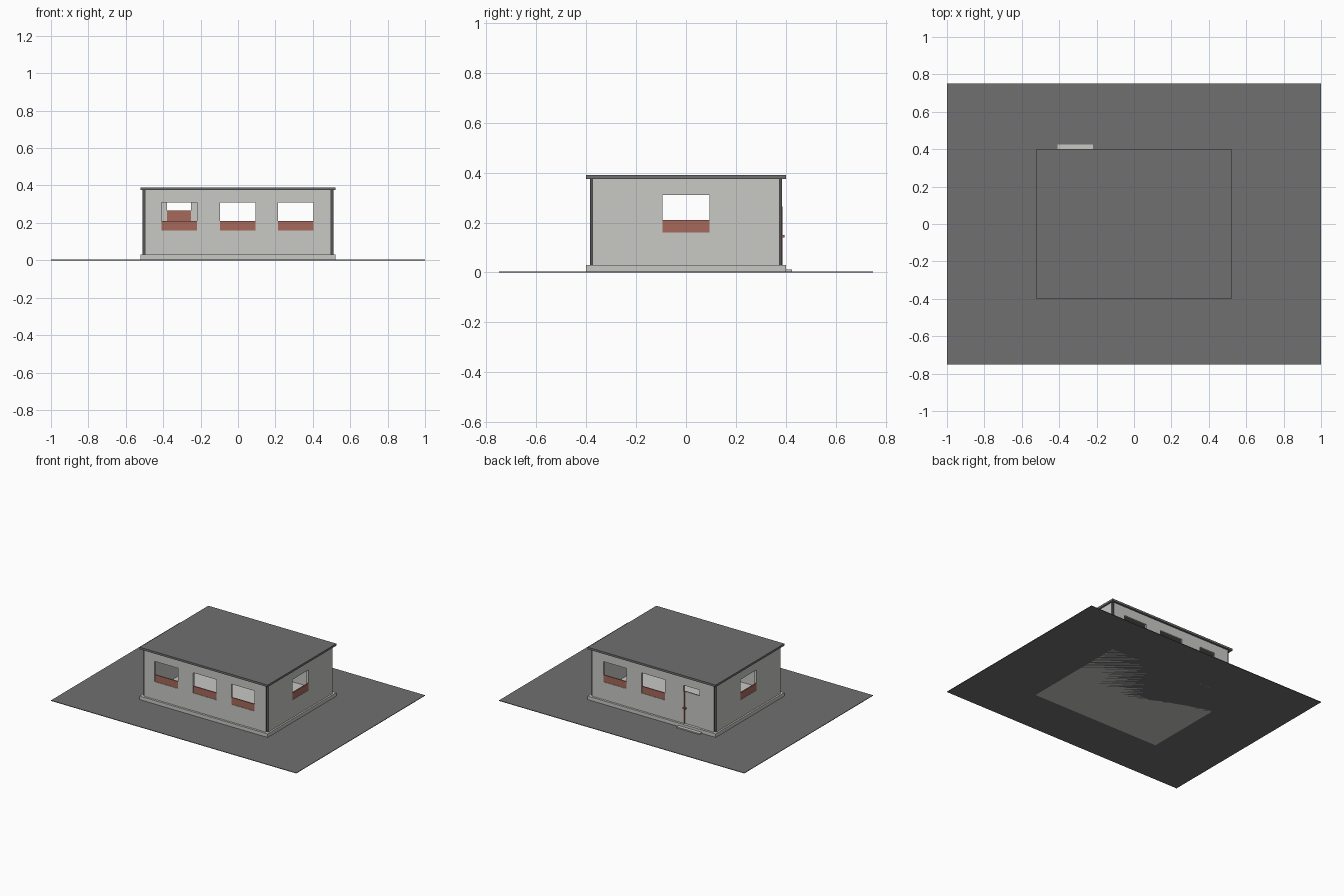
import bpy
import bmesh
from mathutils import Vector

cube = bpy.data.objects.get("Cube")
if cube:
    bpy.data.objects.remove(cube, do_unlink=True)


def material(name, colour):
    m = bpy.data.materials.new(name)
    m.use_nodes = True
    m.diffuse_color = (*colour, 1)
    m.node_tree.nodes["Principled BSDF"].inputs["Base Color"].default_value = (*colour, 1)
    return m


SLATE = material("slate grey", (0.16, 0.16, 0.165))
PLASTER = material("pale plaster", (0.58, 0.58, 0.56))
BRICK = material("brick red", (0.38, 0.14, 0.105))
SHADOW = material("dark corner trim", (0.09, 0.09, 0.09))


def boxes(name, bounds, *mats):
    """One object made of boxes, each given as x, y and z ranges."""
    bm = bmesh.new()
    for ranges in bounds:
        verts = bmesh.ops.create_cube(bm, size=1)["verts"]
        low = Vector([r[0] for r in ranges])
        high = Vector([r[1] for r in ranges])
        for v in verts:
            v.co = Vector([(low[i] + high[i]) / 2 + v.co[i] * (high[i] - low[i]) for i in range(3)])
    mesh = bpy.data.meshes.new(name)
    bm.to_mesh(mesh)
    bm.free()
    for m in mats:
        mesh.materials.append(m)
    ob = bpy.data.objects.new(name, mesh)
    bpy.context.collection.objects.link(ob)
    return ob


def span(limit):
    return (-limit, limit)


WALL_Z = (0.03, 0.375)
WINDOW_Z = (0.16, 0.31)
PANEL_Z = (0.16, 0.21)
DOOR_X = (-0.38, -0.25)
DOOR_Z = (0.03, 0.31)


def oriented(axis, along, across, z):
    return (along, across, z) if axis == 0 else (across, along, z)


def wall(name, axis, side, half_length, outer, thickness, windows, doors=()):
    """A wall running along an axis, with openings and low window panels."""
    across = sorted((side * outer, side * (outer - thickness)))
    body = boxes(name, [oriented(axis, span(half_length), across, WALL_Z)], PLASTER, SHADOW)
    # dark narrow ends in the corner notches
    for face in body.data.polygons:
        if abs(face.normal[axis]) > 0.9:
            face.material_index = 1
    through = (across[0] - 0.1, across[1] + 0.1)
    holes = [oriented(axis, w, through, WINDOW_Z) for w in windows]
    holes += [oriented(axis, d, through, DOOR_Z) for d in doors]
    cutter = boxes(name + "_cutter", holes, PLASTER)
    mod = body.modifiers.new("openings", "BOOLEAN")
    mod.operation = "DIFFERENCE"
    mod.solver = "EXACT"
    mod.object = cutter
    cut = bpy.data.meshes.new_from_object(body.evaluated_get(bpy.context.evaluated_depsgraph_get()))
    body.modifiers.clear()
    body.data = cut
    bpy.data.objects.remove(cutter, do_unlink=True)
    # panels closing the lower third of each window
    skin = sorted((side * (outer - 0.003), side * (outer - 0.011)))
    boxes(name + "_window_panels", [oriented(axis, w, skin, PANEL_Z) for w in windows], BRICK)


# ground, footing, step and roof
boxes("ground", [(span(1), span(0.75), (0, 0.004))], SLATE)
boxes("footing", [(span(0.522), span(0.4), (0, 0.03))], PLASTER)
boxes("door_step", [((-0.41, -0.22), (0.395, 0.425), (0, 0.012))], PLASTER)
boxes("roof", [(span(0.522), span(0.4), (0.375, 0.39))], SLATE)

# walls
left_bay, middle_bay, right_bay = (-0.41, -0.22), (-0.097, 0.093), (0.215, 0.405)
wall("front_wall", 0, -1, 0.497, 0.385, 0.015, [left_bay, middle_bay, right_bay])
wall("back_wall", 0, 1, 0.497, 0.385, 0.015, [middle_bay, right_bay], [DOOR_X])
for label, side in (("left", 1), ("right", -1)):
    wall(label + "_wall", 1, side, 0.375, 0.51, 0.018, [span(0.095)])

# door with pale outer face, red inner face, red jamb and handle
door_top = (DOOR_Z[0], 0.265)
boxes("door_outer_face", [(DOOR_X, (0.376, 0.38), door_top)], PLASTER)
boxes("door_inner_face", [(DOOR_X, (0.371, 0.376), door_top)], BRICK)
hinge_x = DOOR_X[1]
boxes("door_jamb", [((hinge_x - 0.008, hinge_x), (0.374, 0.386), door_top)], BRICK)
boxes("door_handle", [((hinge_x - 0.02, hinge_x), (0.38, 0.395), (0.14, 0.15))], BRICK)
